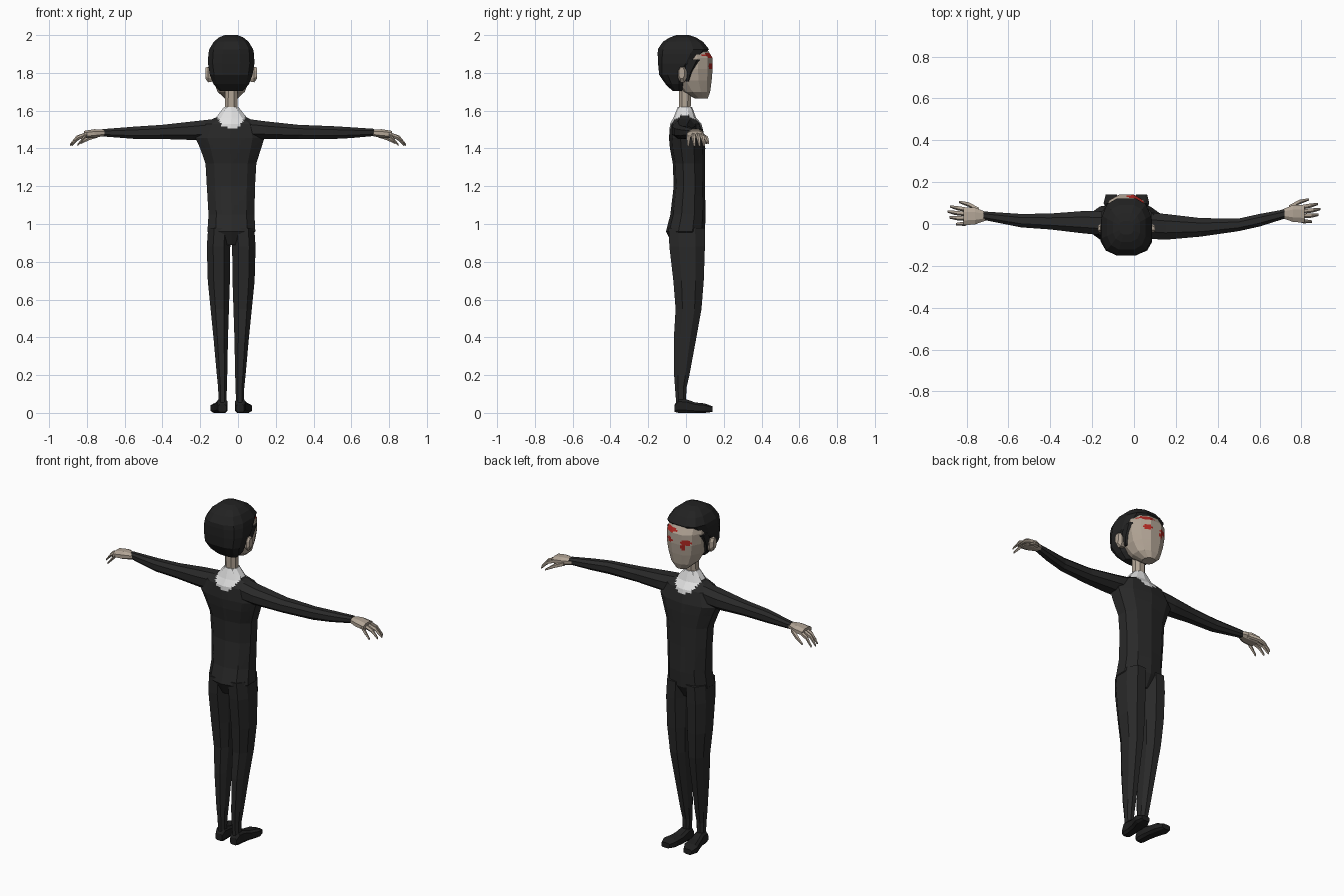
import bpy, bmesh, math

CX = -0.036  # body centre line


def material(name, r, g, b):
    m = bpy.data.materials.new(name)
    m.diffuse_color = (r, g, b, 1)
    return m


SUIT = material("black_suit", 0.022, 0.022, 0.022)
HAIR = material("black_hair", 0.016, 0.016, 0.016)
SHOE = material("black_leather", 0.014, 0.014, 0.014)
SKIN = material("pale_skin", 0.44, 0.37, 0.30)
WHITE = material("white_shirt", 0.74, 0.74, 0.74)
RED = material("red_marks", 0.42, 0.02, 0.015)


def loft(name, axis, rings, mats, sides=10, n=2.3, cuts=0, rule=None):
    """Skin rings (position, u_min, u_max, v_min, v_max) along an axis."""
    angles = [(i + 0.5) * 2 * math.pi / sides for i in range(sides)]
    power = lambda t: math.copysign(abs(t) ** (2 / n), t)
    shape = [(power(math.cos(a)), power(math.sin(a))) for a in angles]
    mu = max(abs(p[0]) for p in shape)
    mv = max(abs(p[1]) for p in shape)
    bm = bmesh.new()
    loops = []
    for p, u0, u1, v0, v1 in rings:
        loop = []
        for su, sv in shape:
            u = (u0 + u1) / 2 + su / mu * (u1 - u0) / 2
            v = (v0 + v1) / 2 + sv / mv * (v1 - v0) / 2
            co = {"z": (u, v, p), "x": (p, u, v), "y": (u, p, v)}[axis]
            loop.append(bm.verts.new(co))
        loops.append(loop)
    for a, b in zip(loops, loops[1:]):
        for i in range(sides):
            j = (i + 1) % sides
            bm.faces.new((a[i], a[j], b[j], b[i]))
    bm.faces.new(loops[0])
    bm.faces.new(loops[-1])
    if cuts:
        bmesh.ops.subdivide_edges(bm, edges=bm.edges[:], cuts=cuts, use_grid_fill=True)
    bmesh.ops.recalc_face_normals(bm, faces=bm.faces[:])
    if rule:
        for f in bm.faces:
            f.material_index = rule(f.calc_center_median(), f.normal)
    me = bpy.data.meshes.new(name)
    bm.to_mesh(me)
    bm.free()
    for m in mats:
        me.materials.append(m)
    ob = bpy.data.objects.new(name, me)
    bpy.context.collection.objects.link(ob)
    return ob


def centred(rows):
    return [(z, CX - w, CX + w, y0, y1) for z, w, y0, y1 in rows]


def flip(rows):
    return [(p, 2 * CX - b, 2 * CX - a, c, d) for p, a, b, c, d in rows]


# Jacket with the white shirt collar as a rounded bib on top
def bib(c, nrm):
    return int(((c.x - CX) / 0.08) ** 2 + ((c.z - 1.61) / 0.105) ** 2 < 1 or c.z > 1.6)


loft("jacket", "z", [
    (1.05, -0.156, 0.087, -0.083, 0.104), (1.20, -0.165, 0.090, -0.065, 0.100),
    (1.32, -0.172, 0.097, -0.070, 0.100), (1.40, -0.200, 0.122, -0.085, 0.102),
    (1.455, -0.225, 0.140, -0.090, 0.100), (1.53, -0.190, 0.115, -0.085, 0.082),
    (1.565, -0.115, 0.045, -0.065, 0.052), (1.62, -0.074, 0.002, -0.043, 0.032)],
    [SUIT, WHITE], cuts=5, rule=bib)

# Trousers: hips and two tapered legs
loft("trouser_hips", "z", [
    (0.89, -0.09, 0.02, -0.07, 0.06), (0.96, -0.162, 0.092, -0.106, 0.10),
    (1.05, -0.156, 0.087, -0.083, 0.104)], [SUIT])
leg = [(0.98, -0.158, -0.038, -0.092, 0.100), (0.88, -0.165, -0.041, -0.088, 0.100),
       (0.70, -0.160, -0.043, -0.067, 0.094), (0.55, -0.145, -0.048, -0.055, 0.082),
       (0.40, -0.130, -0.053, -0.064, 0.055), (0.20, -0.112, -0.057, -0.063, 0.018),
       (0.13, -0.105, -0.059, -0.058, 0.002), (0.05, -0.103, -0.062, -0.052, 0.000)]
shoe = [(-0.06, -0.105, -0.062, 0.005, 0.045), (-0.04, -0.112, -0.055, 0, 0.075),
        (0.00, -0.115, -0.055, 0, 0.072), (0.05, -0.127, -0.056, 0, 0.055),
        (0.10, -0.145, -0.062, 0, 0.050), (0.14, -0.135, -0.082, 0.005, 0.035)]
for side, fn in (("left", list), ("right", flip)):
    loft(side + "_leg", "z", fn(leg), [SUIT], sides=8)
    loft(side + "_shoe", "y", fn(shoe), [SHOE], sides=8, n=3.5)

# Sleeves
loft("left_sleeve", "x", [
    (-0.13, -0.055, 0.060, 1.450, 1.555), (-0.24, -0.045, 0.062, 1.445, 1.543),
    (-0.40, -0.026, 0.050, 1.450, 1.525), (-0.54, -0.016, 0.048, 1.450, 1.516),
    (-0.72, 0.020, 0.060, 1.464, 1.502)], [SUIT], sides=8)
loft("right_sleeve", "x", [
    (0.06, -0.070, 0.055, 1.450, 1.555), (0.15, -0.075, 0.048, 1.450, 1.543),
    (0.32, -0.060, 0.028, 1.450, 1.525), (0.50, -0.034, 0.026, 1.450, 1.518),
    (0.60, -0.012, 0.048, 1.455, 1.512), (0.72, 0.026, 0.070, 1.466, 1.504)],
    [SUIT], sides=8)

# Hands with drooping fingers and a thumb
fingers = [(0.010, 0.006, 0.850), (0.032, 0.038, 0.882), (0.054, 0.066, 0.890),
           (0.075, 0.090, 0.878)]  # base y, tip y, tip x
for side, s, dy in (("left", -1, -0.006), ("right", 1, 0.006)):
    def part(name, rows, sides):
        loft(side + name, "x", [(s * x, y0 + dy, y1 + dy, z0, z1)
                                for x, y0, y1, z0, z1 in rows], [SKIN], sides=sides)

    def digit(name, path):
        part(name, [(x, y - r, y + r, z - r, z + r) for x, y, z, r in path], 5)

    part("_palm", [(0.70, 0.025, 0.060, 1.468, 1.498), (0.76, 0.004, 0.085, 1.456, 1.502),
                   (0.815, 0.000, 0.086, 1.455, 1.493)], 8)
    for k, (y0, y1, x1) in enumerate(fingers):
        digit("_finger_%d" % (k + 1), [
            (0.80, y0, 1.475, 0.012), (x1 - 0.035, (y0 + y1) / 2, 1.457, 0.011),
            (x1, y1, 1.418, 0.006)])
    digit("_thumb", [(0.74, 0.072, 1.472, 0.013), (0.79, 0.100, 1.455, 0.012),
                     (0.835, 0.112, 1.428, 0.006)])

# Neck
loft("neck", "z", centred([(1.56, 0.040, -0.040, 0.028), (1.62, 0.034, -0.037, 0.025),
                           (1.74, 0.033, -0.038, 0.030)]), [SKIN], sides=8)


# Head with red marks around the eyes and on the brow
def marks(c, nrm):
    if nrm.y < 0.3 or c.y < 0.05:
        return 0
    for x, z, rx, rz in ((0.015, 1.835, 0.026, 0.014), (-0.088, 1.835, 0.026, 0.014),
                         (0.012, 1.893, 0.045, 0.011), (-0.075, 1.81, 0.012, 0.022)):
        if ((c.x - x) / rx) ** 2 + ((c.z - z) / rz) ** 2 < 1:
            return 1
    return 0


loft("head", "z", centred([
    (1.665, 0.034, 0.045, 0.115), (1.70, 0.072, -0.015, 0.128),
    (1.76, 0.096, -0.070, 0.136), (1.82, 0.107, -0.085, 0.141),
    (1.88, 0.108, -0.090, 0.140), (1.93, 0.100, -0.090, 0.110),
    (1.965, 0.060, -0.060, 0.060)]), [SKIN, RED], sides=12, cuts=5, rule=marks)

# Hair: cap that recedes to the nape, plus sideburns
loft("hair", "z", centred([
    (1.705, 0.062, -0.072, -0.020), (1.74, 0.094, -0.108, -0.005),
    (1.79, 0.113, -0.142, 0.005), (1.85, 0.123, -0.148, 0.062),
    (1.90, 0.121, -0.150, 0.098), (1.925, 0.116, -0.149, 0.122),
    (1.965, 0.092, -0.122, 0.090), (1.988, 0.064, -0.085, 0.052),
    (2.00, 0.034, -0.050, 0.015)]), [HAIR], sides=12, n=2.8)
burn = [(1.755, CX - 0.106, CX - 0.09, 0.000, 0.015),
        (1.80, CX - 0.113, CX - 0.09, -0.010, 0.030),
        (1.87, CX - 0.119, CX - 0.09, -0.020, 0.075)]
# Ears, widening outward from the head
ear = [(CX - 0.095, -0.028, 0.000, 1.755, 1.815), (CX - 0.122, -0.042, 0.004, 1.750, 1.832),
       (CX - 0.137, -0.038, -0.008, 1.770, 1.828)]
for side, fn, s in (("left", list, 1), ("right", flip, -1)):
    loft(side + "_sideburn", "z", fn(burn), [HAIR], sides=6, n=3)
    loft(side + "_ear", "x", [(CX + s * (p - CX), a, b, c, d) for p, a, b, c, d in ear],
         [SKIN], sides=8)
